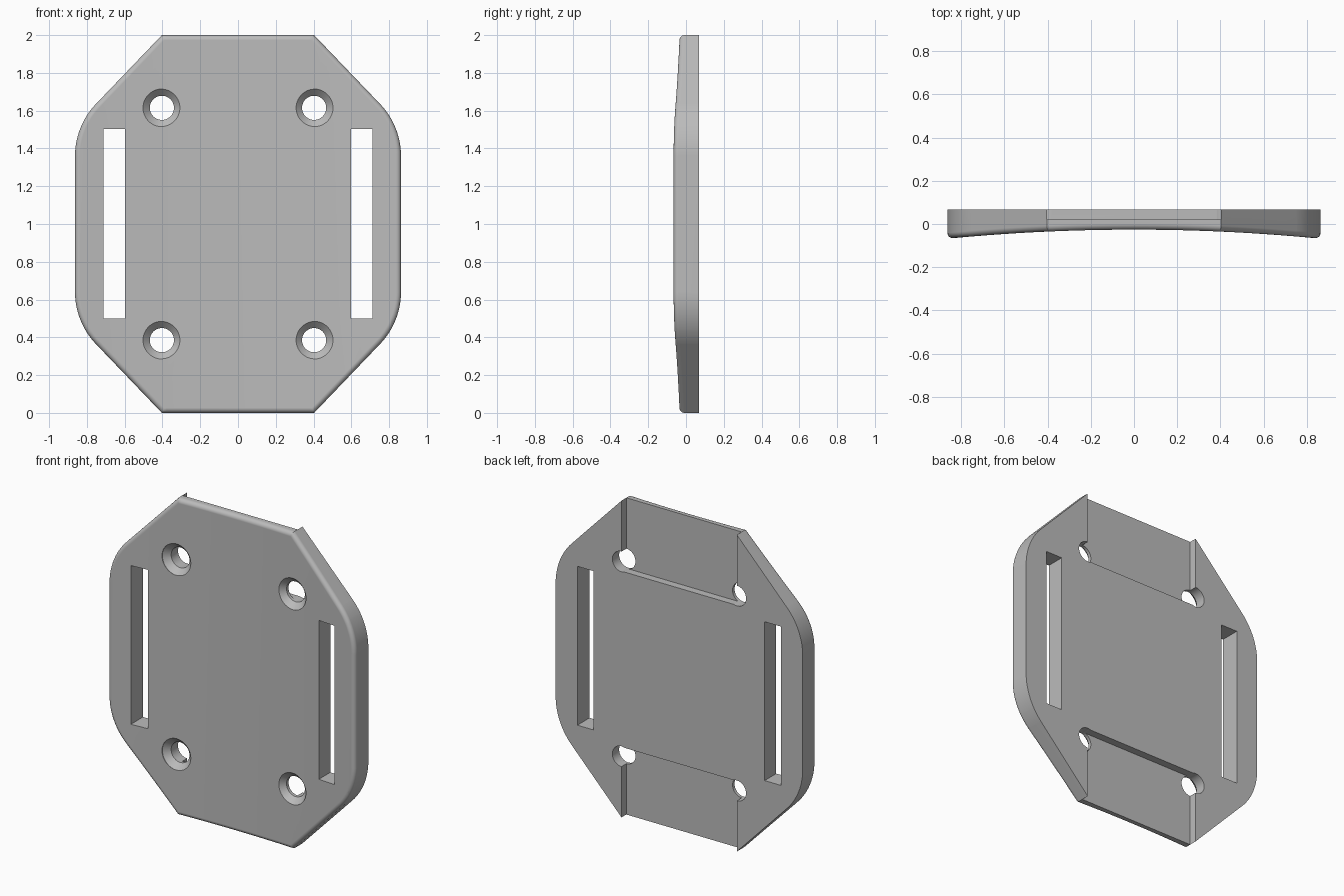
import bpy, bmesh, math
from mathutils import Matrix, Vector

if "Cube" in bpy.data.objects:
    bpy.data.objects.remove(bpy.data.objects["Cube"])

HALF_W, BACK, FRONT, DISH = 0.863, 0.068, -0.026, 0.042
CORNER_X, HOLE_Z, HOLE_R, SINK_R = 0.403, 0.615, 0.064, 0.1
FLOOR = 0.02

grey = bpy.data.materials.new("plain grey")
grey.use_nodes = True
grey.diffuse_color = (0.5, 0.5, 0.5, 1)
grey.node_tree.nodes["Principled BSDF"].inputs["Base Color"].default_value = (0.5, 0.5, 0.5, 1)


def make_object(name, bm):
    bmesh.ops.recalc_face_normals(bm, faces=bm.faces)
    mesh = bpy.data.meshes.new(name)
    bm.to_mesh(mesh)
    bm.free()
    mesh.materials.append(grey)
    obj = bpy.data.objects.new(name, mesh)
    bpy.context.collection.objects.link(obj)
    return obj


def box(name, lo, hi):
    bm = bmesh.new()
    bmesh.ops.create_cube(bm, size=1)
    lo, hi = Vector(lo), Vector(hi)
    for v in bm.verts:
        v.co = (lo + hi) / 2 + v.co * (hi - lo)
    return make_object(name, bm)


def screw_cutter(name, x, z):
    # Countersunk hole swept from its half profile
    profile = [(SINK_R, -0.2), (SINK_R, -0.036), (HOLE_R, 0), (HOLE_R, 0.2)]
    bm = bmesh.new()
    n = 48
    rings = [[bm.verts.new((x + r * math.cos(math.tau * i / n), y,
                            z + r * math.sin(math.tau * i / n))) for i in range(n)]
             for r, y in profile]
    for a, b in zip(rings, rings[1:]):
        for i in range(n):
            j = (i + 1) % n
            bm.faces.new((a[i], a[j], b[j], b[i]))
    bm.faces.new(rings[0])
    bm.faces.new(rings[-1])
    return make_object(name, bm)


def outline():
    # One quarter: rounded side corner, then the sharp top corner
    slope = math.atan2(0.366, 0.382)
    radius = 0.4
    corner_z = 1 - (HALF_W - CORNER_X) / math.tan(slope)
    start_z = corner_z - radius * math.tan(slope / 2)
    steps = 14
    quarter = []
    for i in range(steps + 1):
        a = slope * i / steps
        quarter.append((HALF_W - radius + radius * math.cos(a),
                        start_z + radius * math.sin(a)))
    quarter.append((CORNER_X, 1))
    half = quarter + [(-x, z) for x, z in reversed(quarter)]
    return half + [(-x, -z) for x, z in half]


# Plate: extruded outline with a rounded front rim
bm = bmesh.new()
front = bm.faces.new([bm.verts.new((x, FRONT, z + 1)) for x, z in outline()])
rim = list(front.edges)
extruded = bmesh.ops.extrude_face_region(bm, geom=[front], use_keep_orig=True)
for v in extruded["geom"]:
    if isinstance(v, bmesh.types.BMVert):
        v.co.y = BACK
bmesh.ops.recalc_face_normals(bm, faces=bm.faces)
bmesh.ops.bevel(bm, geom=rim, offset=0.027, segments=5, profile=0.5, affect='EDGES')

# Dish the front across its width
cuts = 32
for i in range(1, cuts):
    x = HALF_W * (2 * i / cuts - 1)
    bmesh.ops.bisect_plane(bm, geom=bm.verts[:] + bm.edges[:] + bm.faces[:],
                           plane_co=(x, 0, 0), plane_no=(1, 0, 0), dist=1e-5)
for v in bm.verts:
    if v.co.y < BACK / 2:
        v.co.y -= DISH * (v.co.x / HALF_W) ** 2
plate = make_object("mounting_plate", bm)

# Strap slots, back recesses and screw holes
cutters = []
for side in (-1, 1):
    xs = sorted((side * 0.597, side * 0.711))
    cutters.append(box("slot_cutter", (xs[0], -0.3, 0.5), (xs[1], 0.3, 1.503)))
    zs = sorted((1 + side * (HOLE_Z - HOLE_R + 0.004), 1 + side * 1.2))
    cutters.append(box("recess_cutter", (-CORNER_X, FLOOR, zs[0]), (CORNER_X, 0.3, zs[1])))
    for end in (-1, 1):
        cutters.append(screw_cutter("screw_cutter", side * 0.403, 1 + end * HOLE_Z))

bpy.context.view_layer.objects.active = plate
for cutter in cutters:
    mod = plate.modifiers.new("cut", 'BOOLEAN')
    mod.operation, mod.solver, mod.object = 'DIFFERENCE', 'EXACT', cutter
    bpy.ops.object.modifier_apply(modifier=mod.name)
    bpy.data.objects.remove(cutter)

# Smooth shading with crisp edges
bpy.ops.object.select_all(action='DESELECT')
plate.select_set(True)
bpy.ops.object.shade_smooth_by_angle(angle=math.radians(30))
weighted = plate.modifiers.new("weighted_normals", 'WEIGHTED_NORMAL')
weighted.keep_sharp = True
